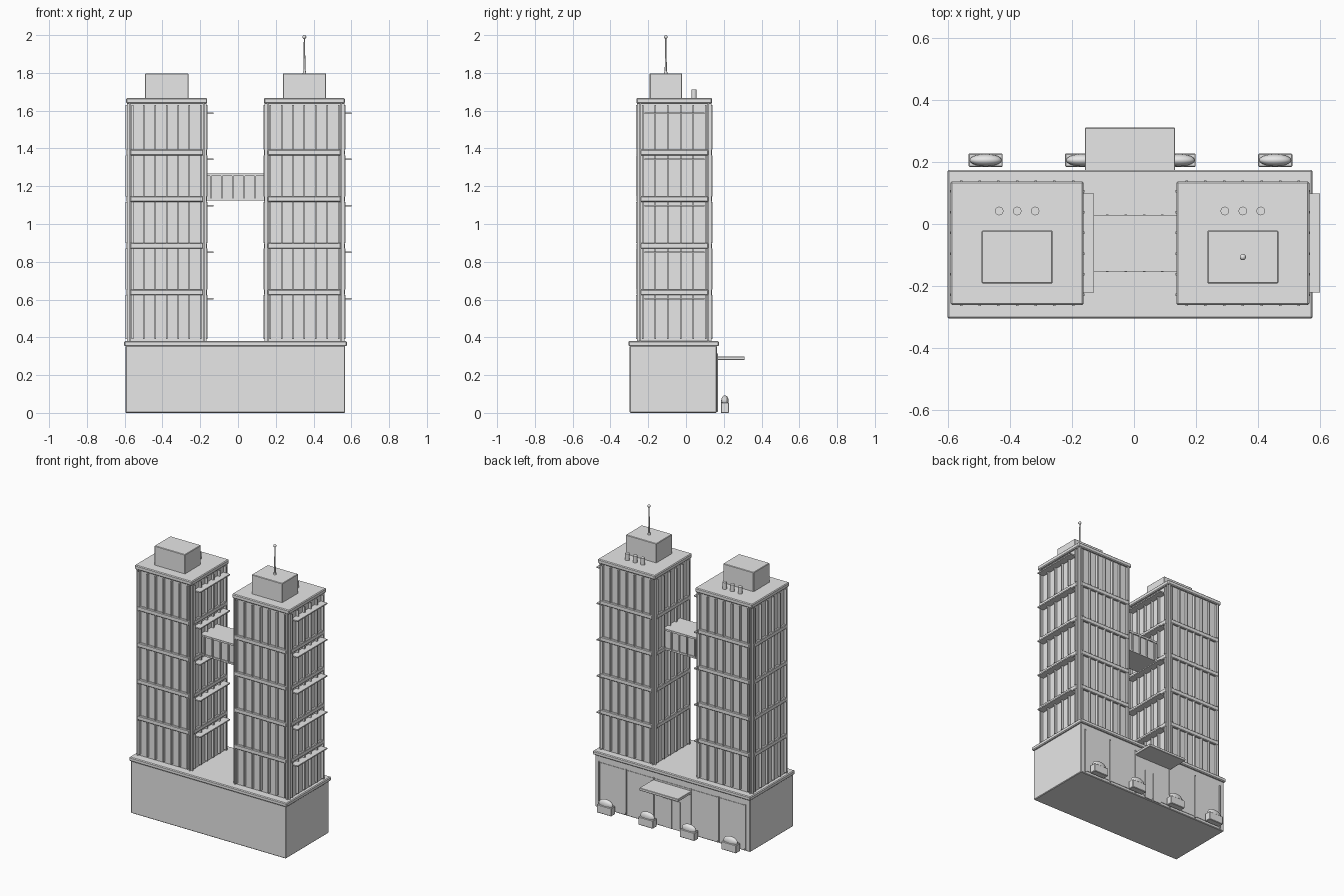
import bpy, math
from mathutils import Vector

if "Cube" in bpy.data.objects:
    bpy.data.objects.remove(bpy.data.objects["Cube"])

grey = bpy.data.materials.new("concrete_grey")
grey.diffuse_color = (0.8, 0.8, 0.8, 1)
grey.use_nodes = True
grey.node_tree.nodes["Principled BSDF"].inputs["Base Color"].default_value = grey.diffuse_color


def finish(ob, name, bevel=0):
    ob.name = name
    ob.data.materials.append(grey)
    if bevel:
        m = ob.modifiers.new("soft_edge", 'BEVEL')
        m.width, m.segments = bevel, 1
    return ob


def box(name, x0, x1, y0, y1, z0, z1, bevel=0):
    bpy.ops.mesh.primitive_cube_add(size=1)
    ob = bpy.context.object
    size = Vector((x1 - x0, y1 - y0, z1 - z0))
    mid = Vector(((x0 + x1) / 2, (y0 + y1) / 2, (z0 + z1) / 2))
    for v in ob.data.vertices:
        v.co = v.co * size + mid
    return finish(ob, name, bevel)


def rod(name, x, y, z0, z1, r0, r1, sides=16):
    bpy.ops.mesh.primitive_cone_add(vertices=sides, radius1=r0, radius2=r1, depth=z1 - z0,
                                    location=(x, y, (z0 + z1) / 2))
    bpy.ops.object.shade_smooth_by_angle()
    return finish(bpy.context.object, name)


def ball(name, x, y, z, scale):
    bpy.ops.mesh.primitive_uv_sphere_add(segments=20, ring_count=12, radius=1, location=(x, y, z))
    bpy.context.object.scale = scale
    bpy.ops.object.shade_smooth()
    return finish(bpy.context.object, name)


# Podium with overhanging cap
PX0, PX1, PY0, PY1 = -0.595, 0.567, -0.298, 0.163
box("podium", PX0, PX1, PY0, PY1, 0, 0.355, 0.004)
box("podium_cap", -0.603, 0.577, -0.305, 0.174, 0.353, 0.38, 0.005)

# Towers: core, framed facades, sunshades and roof equipment
CY, HX, HY = -0.062, 0.2, 0.186
Z0, ZT, FLOORS = 0.38, 1.64, 5
PITCH = 0.2468
BANDS = [0.638 + PITCH * i for i in range(FLOORS - 1)]
BH = 0.015


def facade(name, cx, axis, sign, half, depth, count):
    """Mullions between floor bands on one tower face."""
    def part(label, u0, u1, reach, z0, z1, bevel=0):
        d0, d1 = sorted((sign * (depth - 0.005), sign * (depth + reach)))
        if axis == 'x':
            box(label, cx + d0, cx + d1, CY + u0, CY + u1, z0, z1, bevel)
        else:
            box(label, cx + u0, cx + u1, CY + d0, CY + d1, z0, z1, bevel)
    edges = [Z0 + 0.01] + [z for b in BANDS for z in (b - BH, b + BH)] + [ZT - 0.01]
    for z0, z1 in zip(edges[::2], edges[1::2]):
        for i in range(count + 1):
            u = -half + 2 * half * i / count
            part(name + "_mullion", u - 0.004, u + 0.004, 0.017, z0, z1)
    for b in BANDS:
        part(name + "_floor_band", -half - 0.012, half + 0.012, 0.014, b - BH, b + BH, 0.004)
    for s in (-1, 1):
        u = s * (half + 0.014)
        part(name + "_edge_post", u - 0.004, u + 0.004, 0.011, Z0, ZT)


for side, cx in (("left", -0.3775), ("right", 0.3515)):
    box(side + "_tower_core", cx - HX, cx + HX, CY - HY, CY + HY, Z0 - 0.01, ZT + 0.005)
    for s in (-1, 1):
        facade(side + "_tower", cx, 'y', s, 0.181, HY, 6)
        facade(side + "_tower", cx, 'x', s, 0.167, HX, 5)
    box(side + "_tower_roof", cx - 0.2145, cx + 0.2145, CY - 0.2, CY + 0.2, 1.638, 1.667, 0.005)
    for i in range(FLOORS):
        z = 0.605 + 0.2455 * i
        box(side + "_sunshade", cx + HX - 0.01, cx + 0.2485, -0.221, 0.099, z - 0.004, z + 0.004)
    box(side + "_roof_house", cx - 0.1145, cx + 0.1145, -0.192, -0.021, 1.66, 1.797, 0.003)
    for dx in (-0.058, 0, 0.058):
        rod(side + "_roof_vent", cx + dx, 0.042, 1.66, 1.712, 0.014, 0.014)

# Antenna
rod("antenna_base", 0.3515, -0.107, 1.79, 1.81, 0.01, 0.007)
rod("antenna_mast", 0.3515, -0.107, 1.80, 1.99, 0.006, 0.003)
ball("antenna_tip", 0.3515, -0.107, 1.99, (0.01, 0.01, 0.01))

# Sky bridge between the towers
BX0, BX1, BY0, BY1 = -0.18, 0.155, -0.145, 0.021
box("bridge_body", BX0, BX1, BY0, BY1, 1.126, 1.256)
box("bridge_roof", BX0, BX1, -0.153, 0.029, 1.254, 1.267)
box("bridge_floor", BX0, BX1, -0.151, 0.027, 1.124, 1.136)
for i in range(6):
    x = -0.145 + 0.0592 * i
    for y in (BY0, BY1):
        box("bridge_mullion", x - 0.004, x + 0.004, y - 0.010, y + 0.010, 1.128, 1.26)

# Rear storefront: glazing panels, posts, doors
FRONT = [-0.56, -0.36, -0.152, 0.127, 0.333, 0.535]
for a, b in zip(FRONT, FRONT[1:]):
    box("shop_window", a + 0.006, b - 0.006, PY1 - 0.005, PY1 + 0.003, 0.02, 0.31)
for x in FRONT:
    box("shop_post", x - 0.004, x + 0.004, PY1 - 0.005, PY1 + 0.007, 0.01, 0.315)
for a, b in ((-0.075, -0.015), (-0.010, 0.050)):
    box("entrance_door", a, b, PY1 - 0.005, PY1 + 0.006, 0.005, 0.2)
box("entrance_canopy", -0.158, 0.132, PY1 - 0.01, 0.311, 0.281, 0.299, 0.002)

# Planters with rounded shrubs
for i in range(4):
    x = -0.479 + 0.3117 * i
    box("planter", x - 0.055, x + 0.055, 0.184, 0.228, 0, 0.055, 0.003)
    ball("shrub", x, 0.206, 0.062, (0.052, 0.02, 0.031))
